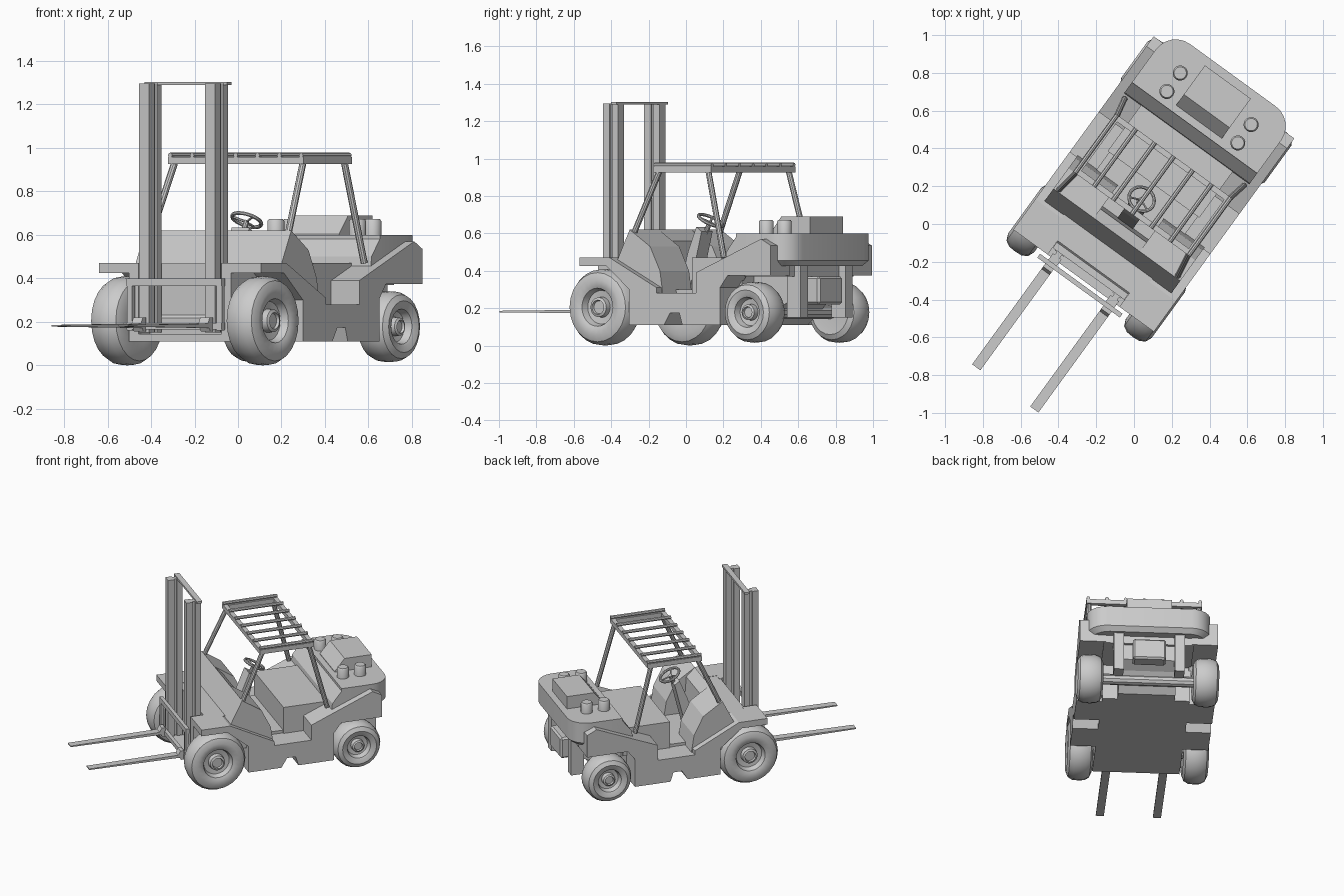
import bpy, bmesh, math
from mathutils import Matrix, Vector

if "Cube" in bpy.data.objects:
    bpy.data.objects.remove(bpy.data.objects["Cube"])

# Built straight (x = width, y = length, front at -y), then turned into place
PLACE = Matrix.Translation((-0.032, 0.0235, 0)) @ Matrix.Rotation(math.radians(-36), 4, 'Z')


def finish(name, bm, smooth=False, bevel=0, segs=1):
    if bevel:
        bmesh.ops.bevel(bm, geom=bm.edges[:], offset=bevel, segments=segs, affect='EDGES')
    bmesh.ops.recalc_face_normals(bm, faces=bm.faces[:])
    me = bpy.data.meshes.new(name)
    bm.transform(PLACE)
    bm.to_mesh(me)
    bm.free()
    ob = bpy.data.objects.new(name, me)
    bpy.context.collection.objects.link(ob)
    if smooth:
        bpy.ops.object.select_all(action='DESELECT')
        ob.select_set(True)
        bpy.context.view_layer.objects.active = ob
        bpy.ops.object.shade_smooth_by_angle(angle=math.radians(35))
    return ob


def extrude(bm, pts, vec):
    f = bm.faces.new([bm.verts.new(p) for p in pts])
    r = bmesh.ops.extrude_face_region(bm, geom=[f])
    bmesh.ops.translate(bm, verts=[v for v in r['geom'] if isinstance(v, bmesh.types.BMVert)], vec=vec)


def prism(name, prof, x0, x1):
    """Side profile of (y, z) points, extruded across the width."""
    bm = bmesh.new()
    extrude(bm, [(x0, y, z) for y, z in prof], (x1 - x0, 0, 0))
    return finish(name, bm)


def box(name, x0, x1, y0, y1, z0, z1, bevel=0):
    bm = bmesh.new()
    extrude(bm, [(x0, y0, z0), (x1, y0, z0), (x1, y1, z0), (x0, y1, z0)], (0, 0, z1 - z0))
    return finish(name, bm, bevel=bevel)


def rod(name, a, b, r, n=10):
    a, b = Vector(a), Vector(b)
    d = b - a
    bm = bmesh.new()
    m = Matrix.Translation((a + b) / 2) @ d.to_track_quat('Z', 'Y').to_matrix().to_4x4()
    bmesh.ops.create_cone(bm, cap_ends=True, segments=n, radius1=r, radius2=r, depth=d.length, matrix=m)
    return finish(name, bm, smooth=True)


def lathe(name, prof, m, n, closed=False):
    """Revolve (radius, height) points around the z axis of matrix m."""
    bm = bmesh.new()
    rings = [[bm.verts.new(m @ Vector((r * math.cos(t), r * math.sin(t), h)))
              for t in (2 * math.pi * i / n for i in range(n))] for r, h in prof]
    pairs = list(zip(rings, rings[1:])) + ([(rings[-1], rings[0])] if closed else [])
    for a, b in pairs:
        for i in range(n):
            bm.faces.new((a[i], a[(i + 1) % n], b[(i + 1) % n], b[i]))
    if not closed:
        bm.faces.new(rings[0])
        bm.faces.new(rings[-1])
    return finish(name, bm, smooth=True)


def wheel(name, side, y, z, r):
    k = r / 0.205
    m = Matrix.Translation((side * 0.385, y, z)) @ Matrix.Rotation(side * math.pi / 2, 4, 'Y')
    prof = [(0.10, -0.08), (0.15, -0.085), (0.185, -0.07), (0.202, -0.04), (0.205, 0), (0.202, 0.04),
            (0.185, 0.07), (0.15, 0.085), (0.115, 0.078), (0.102, 0.072), (0.09, 0.035),
            (0.055, 0.03), (0.052, 0.062), (0.038, 0.068), (0.034, 0.055)]
    lathe(name, [(a * k, h) for a, h in prof], m, 24)


# Side panels: front fender, step, skirt notch, rear fender
panel = [(-.40, .47), (-.20, .47), (.11, .31), (.11, .28), (.37, .28), (.37, .39), (.80, .57),
         (.865, .535), (.865, .375), (.58, .375), (.53, .31), (.53, .11), (.28, .11), (.26, .175),
         (.20, .175), (.16, .11), (-.07, .11), (-.07, .30), (-.22, .425), (-.40, .425)]
pod = [(-.19, .44), (-.10, .62), (.035, .53), (.10, .40), (.12, .27), (-.10, .27)]
for side, tag in ((-1, "left"), (1, "right")):
    prism(f"side_panel_{tag}", panel, side * .285, side * .46)
    prism(f"cowl_pod_{tag}", pod, side * .15, side * .415)
    box(f"chassis_rail_{tag}", *sorted((side * .235, side * .29)), -.40, -.30, .11, .47)
    wheel(f"front_wheel_{tag}", side, -.283, .205, .205)
    wheel(f"rear_wheel_{tag}", side, .705, .178, .163)
    # Mast channels: outer rail, web and inner rail
    a, b = sorted((side * .16, side * .216))
    box(f"mast_front_rail_{tag}", a, b, -.422, -.378, .15, 1.295)
    box(f"mast_web_{tag}", a + .012, b - .012, -.378, -.36, .15, 1.295)
    box(f"mast_rear_rail_{tag}", a, b, -.36, -.322, .15, 1.295)
    # Forks and carriage ends
    x = side * .19
    prism(f"fork_{tag}", [(-.44, .155), (-.44, .22), (-.465, .22), (-.48, .192), (-1.105, .186),
                          (-1.105, .178), (-.47, .172), (-.46, .155)], x - .027, x + .027)
    box(f"carriage_end_{tag}", *sorted((side * .24, side * .27)), -.443, -.422, .16, .40)
    # Guard posts and side rail
    rod(f"front_post_{tag}", (side * .39, -.095, .59), (side * .365, .06, .93), .016)
    rod(f"rear_post_{tag}", (side * .39, .505, .47), (side * .365, .385, .93), .016)
    box(f"guard_side_rail_{tag}", *sorted((side * .35, side * .385)), .035, .415, .925, .957)
    # Counterweight rear leg
    box(f"rear_leg_{tag}", *sorted((side * .17, side * .235)), .81, .90, .15, .44)
    # Filler caps
    for y, part in ((.67, "front"), (.79, "rear")):
        lathe(f"cap_{part}_{tag}", [(.04, .58), (.04, .662), (.033, .672)],
              Matrix.Translation((side * .232, y, 0)), 16)

# Chassis
box("chassis", -.29, .29, -.31, .57, .11, .30)
box("chassis_front_floor", -.24, .24, -.40, -.30, .11, .145)
box("front_bulkhead", -.29, .29, -.31, -.15, .28, .468)
prism("chassis_rear", [(.56, .11), (.64, .11), (.76, .22), (.84, .26), (.84, .45), (.56, .45)], -.19, .19)
rod("rear_axle", (-.33, .705, .178), (.33, .705, .178), .035)
rod("front_axle", (-.33, -.283, .205), (.33, -.283, .205), .04)
box("tow_block", -.11, .11, .83, .93, .22, .37, bevel=.012)

# Cowl centre, console and bench deck
prism("cowl", [(-.19, .44), (-.10, .62), (-.04, .56), (-.02, .27), (-.15, .27)], -.16, .16)
prism("steering_console", [(-.04, .29), (.03, .29), (.11, .61), (.075, .635), (.02, .50)], -.05, .05)
box("bench_deck", -.30, .30, .23, .56, .27, .47)
prism("hood_front", [(.52, .38), (.535, .50), (.615, .60), (.64, .60), (.64, .38)], -.41, .41)
box("rear_deck", -.30, .30, .55, .86, .37, .47)

# Steering wheel
tilt = Matrix.Translation((-.005, .13, .668)) @ Matrix.Rotation(math.radians(-28), 4, 'X')
ring = [(.07 + .009 * math.cos(t), .009 * math.sin(t)) for t in (math.pi * i / 4 for i in range(8))]
lathe("steering_wheel", ring, tilt, 20, closed=True)
for i in range(3):
    t = math.radians(90 + 120 * i)
    rod(f"steering_spoke_{i}", tilt @ Vector((0, 0, -.01)),
        tilt @ Vector((.068 * math.cos(t), .068 * math.sin(t), 0)), .006, 6)
rod("steering_column", (-.005, .085, .58), (-.005, .128, .664), .013)

# Counterweight with rounded rear corners
outline = [(-.41, .60), (.41, .60)]
for cx, start in ((.28, 0), (-.28, 90)):
    for i in range(7):
        t = math.radians(start + 15 * i)
        outline.append((cx + .13 * math.cos(t), .815 + .13 * math.sin(t)))
bm = bmesh.new()
extrude(bm, [(x, y, .455) for x, y in outline], (0, 0, .145))
low = [f for f in bm.faces if all(v.co.z < .46 for v in f.verts)]
r = bmesh.ops.extrude_face_region(bm, geom=low)
bmesh.ops.delete(bm, geom=low, context='FACES_ONLY')
for v in r['geom']:
    if isinstance(v, bmesh.types.BMVert):
        v.co = (v.co.x * .93, .60 + (v.co.y - .60) * .92, .425)
finish("counterweight", bm, smooth=True)
prism("engine_cover", [(.64, .59), (.64, .605), (.71, .69), (.90, .69), (.90, .59)], -.15, .15)

# Carriage and mast cross members
box("carriage_top_bar", -.27, .27, -.445, -.42, .365, .40)
box("carriage_bottom_bar", -.27, .27, -.445, -.42, .165, .195)
box("mast_top_bar", -.234, .234, -.355, -.318, 1.288, 1.303)

# Overhead guard frame and slats
box("guard_front_bar", -.38, .38, .035, .065, .925, .957)
box("guard_rear_bar", -.38, .38, .385, .415, .925, .957)
for i in range(7):
    x = -.372 + .124 * i
    rod(f"guard_slat_{i}", (x, .035, .966), (x, .415, .966), .012, 8)
